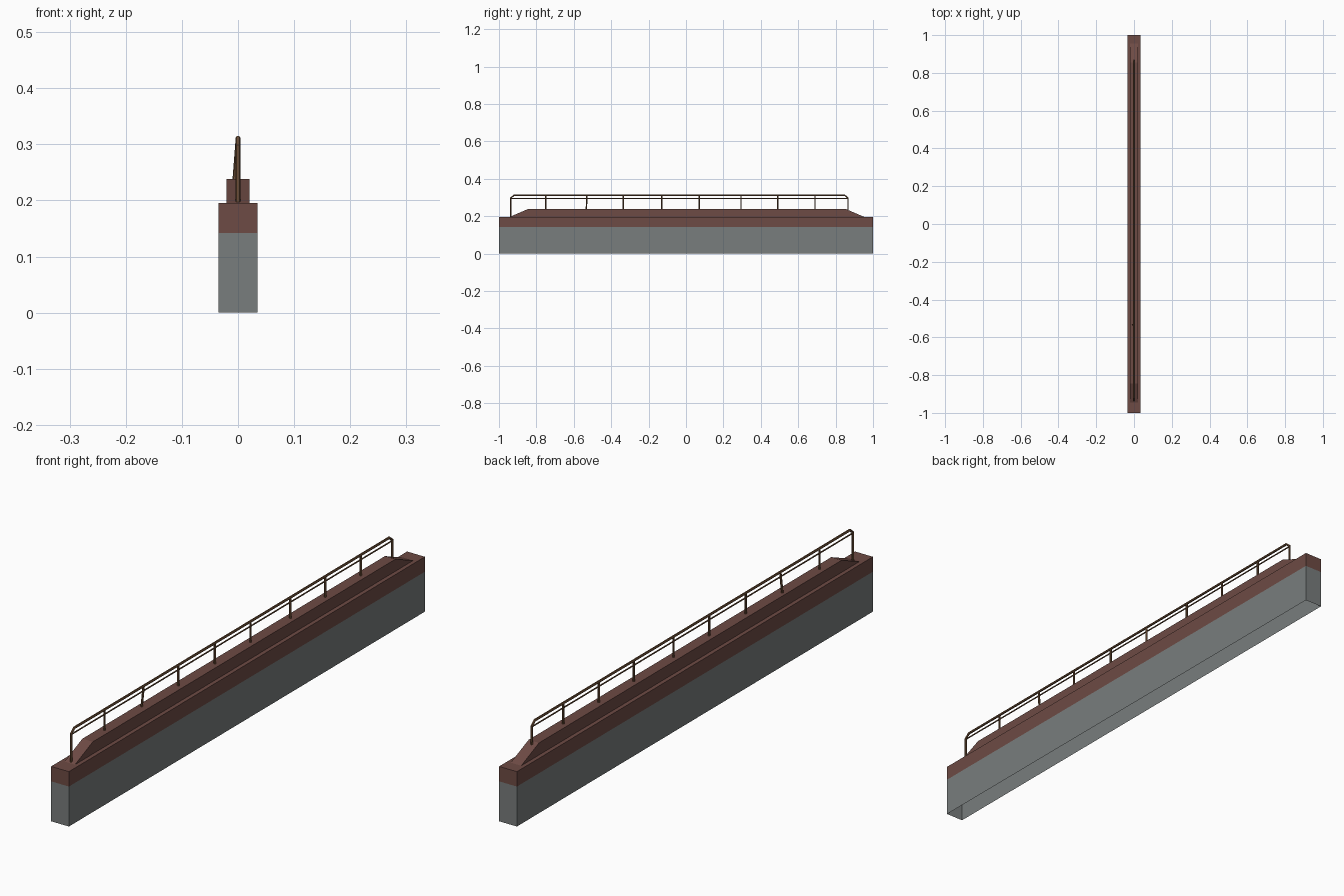
import bpy, bmesh

if "Cube" in bpy.data.objects:
    bpy.data.objects.remove(bpy.data.objects["Cube"])


def material(name, rgb):
    m = bpy.data.materials.new(name)
    m.diffuse_color = (*rgb, 1)
    m.use_nodes = True
    m.node_tree.nodes["Principled BSDF"].inputs["Base Color"].default_value = m.diffuse_color
    return m


GREY = material("concrete grey", (0.19, 0.205, 0.205))
BROWN = material("red brown", (0.155, 0.07, 0.058))
RUST = material("rusty metal", (0.15, 0.075, 0.035))


def mesh_object(name, bm, mat):
    bmesh.ops.recalc_face_normals(bm, faces=bm.faces)
    me = bpy.data.meshes.new(name)
    bm.to_mesh(me)
    bm.free()
    me.materials.append(mat)
    ob = bpy.data.objects.new(name, me)
    bpy.context.collection.objects.link(ob)
    return ob


def prism(name, profile, half_width, mat, open_bottom=False):
    """Extrude a (y, z) side profile across x."""
    bm = bmesh.new()
    face = bm.faces.new([bm.verts.new((-half_width, y, z)) for y, z in profile])
    ext = bmesh.ops.extrude_face_region(bm, geom=[face], use_keep_orig=True)
    moved = [g for g in ext["geom"] if isinstance(g, bmesh.types.BMVert)]
    bmesh.ops.translate(bm, verts=moved, vec=(2 * half_width, 0, 0))
    bmesh.ops.recalc_face_normals(bm, faces=bm.faces)
    if open_bottom:
        low = min(z for _, z in profile)
        drop = [f for f in bm.faces if all(abs(v.co.z - low) < 1e-5 for v in f.verts)]
        bmesh.ops.delete(bm, geom=drop, context="FACES")
    return bm if name is None else mesh_object(name, bm, mat)


def pipe(name, points, radius):
    cu = bpy.data.curves.new(name, "CURVE")
    cu.dimensions = "3D"
    cu.bevel_depth = radius
    cu.bevel_resolution = 1
    cu.use_fill_caps = True
    sp = cu.splines.new("POLY")
    sp.points.add(len(points) - 1)
    for p, co in zip(sp.points, points):
        p.co = (*co, 1)
    sp.use_smooth = False
    cu.materials.append(RUST)
    ob = bpy.data.objects.new(name, cu)
    bpy.context.collection.objects.link(ob)
    return ob


# Wall base: hollow underneath, grey below and brown band above
bm = prism(None, [(-1, 0), (1, 0), (1, 0.195), (-1, 0.195)], 0.035, GREY, True)
bmesh.ops.bisect_plane(bm, geom=bm.verts[:] + bm.edges[:] + bm.faces[:],
                       plane_co=(0, 0, 0.142), plane_no=(0, 0, 1))
for f in bm.faces:
    f.material_index = int(f.calc_center_median().z > 0.142)
wall = mesh_object("wall_base", bm, GREY)
wall.data.materials.append(BROWN)

# Raised kerb with sloping ends
prism("kerb", [(-0.945, 0.195), (0.955, 0.195), (0.855, 0.238), (-0.845, 0.238)],
      0.0205, BROWN, True)

# Handrail: end posts and top rail in one bent pipe
Y0, Y1, TOP = -0.937, 0.866, 0.311
pipe("top_rail", [(0, Y0, 0.195), (0, Y0, 0.297), (0, Y0 + 0.017, TOP),
                  (0, Y1 - 0.017, TOP), (0, Y1, 0.297), (0, Y1, 0.195)], 0.0045)

# Thin lower rail
pipe("lower_rail", [(0, Y0, 0.294), (0, Y1, 0.294)], 0.0025)

# Middle posts, one of them knocked slightly out of line
for i, y in enumerate((-0.75, -0.53, -0.335, -0.13, 0.07, 0.294, 0.49, 0.69)):
    lean = 0.006 if i == 1 else 0
    pipe(f"post_{i + 1}", [(-lean, y - lean / 2, 0.232), (0, y, TOP)], 0.0042)
